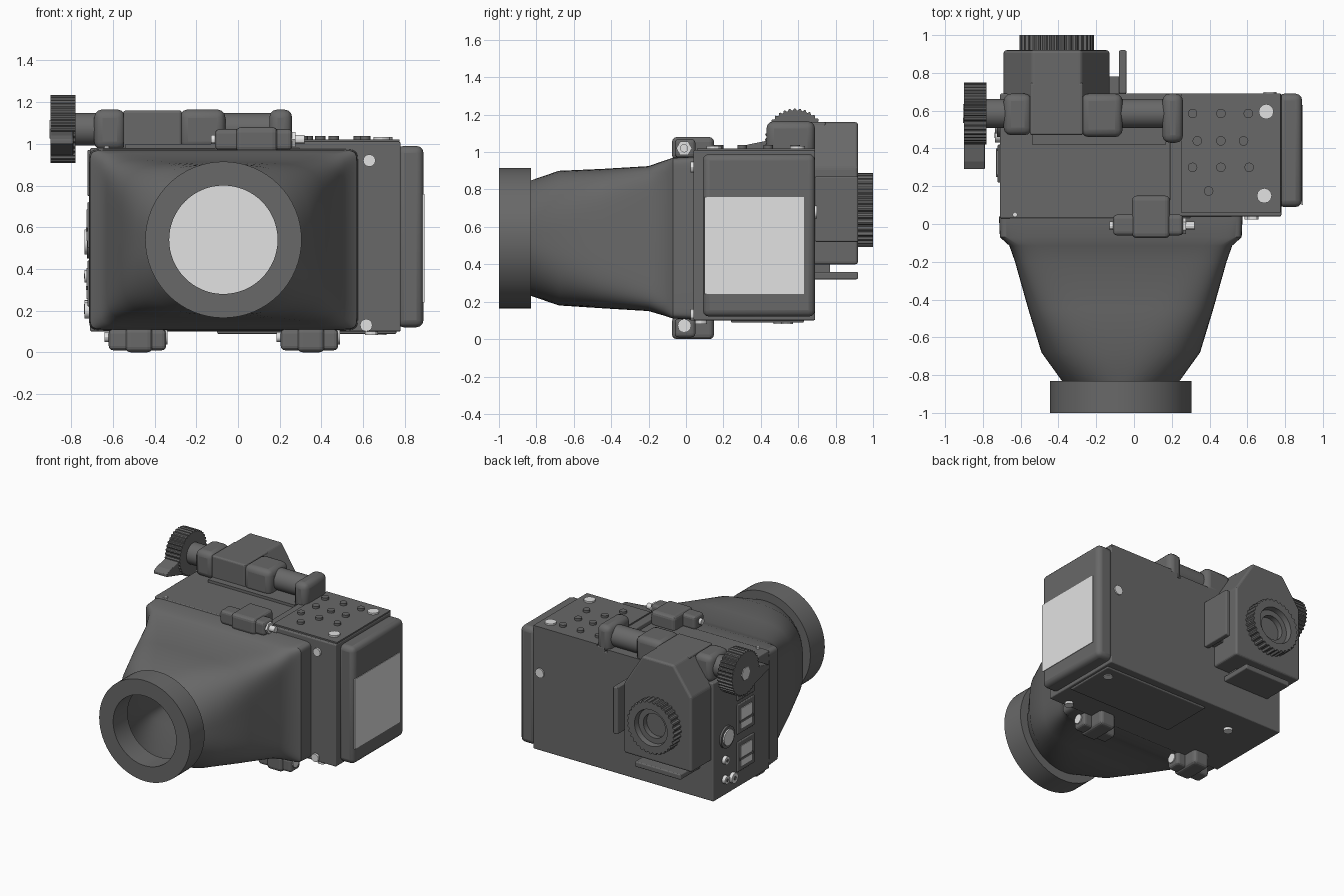
import bpy, bmesh, math
from math import cos, sin, pi, copysign

cube = bpy.data.objects.get("Cube")
if cube:
    bpy.data.objects.remove(cube, do_unlink=True)


def material(name, value):
    m = bpy.data.materials.new(name)
    m.use_nodes = True
    color = (value, value, value, 1)
    m.diffuse_color = color
    m.node_tree.nodes["Principled BSDF"].inputs["Base Color"].default_value = color
    return m


DARK = material("dark grey", 0.14)
LIGHT = material("light grey", 0.76)


def loft(name, loops, mat=DARK, wrap=False, bevel=0, segments=3):
    """Skin a row of point loops, capped at the ends or wrapped round."""
    bm = bmesh.new()
    rows = [[bm.verts.new(p) for p in loop] for loop in loops]
    pairs = list(zip(rows, rows[1:]))
    if wrap:
        pairs.append((rows[-1], rows[0]))
    n = len(rows[0])
    for a, b in pairs:
        for i in range(n):
            j = (i + 1) % n
            bm.faces.new((a[i], a[j], b[j], b[i]))
    if not wrap:
        bm.faces.new(rows[0])
        bm.faces.new(rows[-1])
    bmesh.ops.recalc_face_normals(bm, faces=bm.faces)
    me = bpy.data.meshes.new(name)
    bm.to_mesh(me)
    bm.free()
    me.materials.append(mat)
    ob = bpy.data.objects.new(name, me)
    bpy.context.collection.objects.link(ob)
    if bevel:
        mod = ob.modifiers.new("bevel", "BEVEL")
        mod.width, mod.segments = bevel, segments
    return ob


def place(axis, pts, t):
    if axis == "x":
        return [(t, u, v) for u, v in pts]
    if axis == "y":
        return [(u, t, v) for u, v in pts]
    return [(u, v, t) for u, v in pts]


def circle(u, v, r, n):
    return [(u + r * cos(2 * pi * i / n), v + r * sin(2 * pi * i / n)) for i in range(n)]


def prism(name, axis, pts, a, b, mat=DARK, bevel=0):
    return loft(name, [place(axis, pts, a), place(axis, pts, b)], mat, bevel=bevel)


def smooth(ob):
    bpy.ops.object.select_all(action="DESELECT")
    ob.select_set(True)
    bpy.context.view_layer.objects.active = ob
    bpy.ops.object.shade_smooth_by_angle(angle=math.radians(30))
    return ob


def cyl(name, axis, u, v, r, a, b, mat=DARK, n=32):
    ob = prism(name, axis, circle(u, v, r, n), a, b, mat)
    return smooth(ob) if n > 8 else ob


def box(name, x0, x1, y0, y1, z0, z1, mat=DARK, bevel=0):
    return prism(name, "z", [(x0, y0), (x1, y0), (x1, y1), (x0, y1)], z0, z1, mat, bevel)


def gear(u, v, r, teeth):
    """Knurled outline: alternating ridges and grooves."""
    pts = []
    for i in range(teeth * 4):
        k = r if i % 4 < 2 else r * 0.94
        t = 2 * pi * i / (teeth * 4)
        pts.append((u + k * cos(t), v + k * sin(t)))
    return pts


def tube(name, u, v, outer, inner, a, b, n=64):
    loops = [place("y", circle(u, v, r, n), t)
             for r, t in ((outer, a), (outer, b), (inner, b), (inner, a))]
    return smooth(loft(name, loops, wrap=True))


# Main housing
box("main_body", -0.71, 0.3, 0.03, 0.69, 0.1, 0.98, bevel=0.008)
box("control_body", 0.19, 0.78, 0.04, 0.69, 0.1, 1.01, bevel=0.008)
box("top_panel", 0.25, 0.775, 0.06, 0.69, 1.0, 1.02)
end = [(0.09, 0.12), (0.69, 0.12), (0.69, 0.99), (0.09, 0.99)]
smooth(prism("end_cover", "x", end, 0.76, 0.89, bevel=0.035))
box("side_panel", 0.886, 0.894, 0.1, 0.63, 0.24, 0.76, LIGHT)
box("bottom_panel", -0.1, 0.76, 0.24, 0.63, 0.088, 0.11, bevel=0.008)

# Hollow hood blending from a rectangle to a circle
HX, HZ = -0.07, 0.54


def section(y, hw, z0, z1, power, n=96):
    loop = []
    for i in range(n):
        t = 2 * pi * (i + 0.5) / n
        c, s = cos(t), sin(t)
        loop.append((HX + hw * copysign(abs(c) ** (2 / power), c), y,
                     (z0 + z1) / 2 + (z1 - z0) / 2 * copysign(abs(s) ** (2 / power), s)))
    return loop


outer = [section(0.04, 0.645, 0.105, 0.975, 30), section(-0.07, 0.64, 0.11, 0.97, 30),
         section(-0.115, 0.59, 0.125, 0.955, 16), section(-0.2, 0.56, 0.15, 0.925, 10),
         section(-0.45, 0.49, 0.165, 0.91, 5), section(-0.68, 0.42, 0.18, 0.9, 3),
         section(-0.84, 0.305, 0.235, 0.845, 2)]
inner = [section(-0.84, 0.28, 0.26, 0.82, 2), section(-0.67, 0.39, 0.21, 0.87, 3),
         section(-0.2, 0.53, 0.18, 0.89, 10), section(0.02, 0.58, 0.15, 0.93, 16)]
smooth(loft("hood", outer + inner, wrap=True))
box("inner_screen", -0.6, 0.46, 0.018, 0.026, 0.17, 0.91, LIGHT)
tube("eyepiece_ring", HX, HZ, 0.375, 0.26, -1.0, -0.83)


# Hinges: knuckles on a pin, one above and two below
def hinge(name, x0, x1, z0, z1, leaf0, leaf1):
    mid = (z0 + z1) / 2
    box(name + "_knuckles", x0, x1, -0.06, 0.05, z0 + 0.01, z1 - 0.01, bevel=0.02)
    box(name + "_leaf", leaf0, leaf1, -0.075, 0.15, z0, z1, bevel=0.025)
    return mid


hinge("top_hinge", -0.11, 0.26, 0.96, 1.08, -0.01, 0.19)
cyl("top_hinge_pin", "x", -0.01, 1.02, 0.022, -0.13, 0.32, LIGHT, 12)
cyl("top_hinge_nut", "x", -0.01, 1.02, 0.042, 0.255, 0.275, LIGHT, 6)
for label, x in (("right", -0.62), ("left", 0.205)):
    hinge(label + "_bottom_hinge", x, x + 0.275, 0.0, 0.12, x + 0.08, x + 0.21)
    cyl(label + "_bottom_pin", "x", -0.01, 0.073, 0.024, x - 0.02, x + 0.15, LIGHT, 12)
    cyl(label + "_bottom_nut", "x", -0.01, 0.073, 0.035, x + 0.2, x + 0.283, LIGHT, 12)

# Cross shaft with clamps, knob and lever
SY, SZ = 0.585, 1.07
cyl("cross_shaft", "x", SY, SZ, 0.078, -0.79, 0.2)
smooth(prism("knob", "x", gear(SY, SZ, 0.163, 36), -0.9, -0.78))
cyl("knob_screw", "x", SY, SZ, 0.05, -0.905, -0.89, LIGHT, 6)
lever = [(0.29, 1.0), (0.5, 0.94), (0.5, 1.1), (0.43, 1.06), (0.33, 1.04), (0.29, 1.02)]
prism("knob_lever", "x", lever, -0.9, -0.79, bevel=0.005)
for name, x0, x1, y0 in (("outer_clamp", -0.69, -0.54, 0.47), ("inner_clamp", -0.28, -0.06, 0.46),
                         ("end_clamp", 0.15, 0.26, 0.43)):
    smooth(box(name, x0, x1, y0, 0.69, 0.97, 1.165, bevel=0.04))
box("arm", -0.55, -0.27, 0.47, 0.75, 0.97, 1.16, bevel=0.012)
box("mount_foot", -0.54, 0.17, 0.42, 0.69, 0.97, 1.0)

# Rear mount, knurled ring and guard plates
mount = [(-0.69, 0.4), (-0.13, 0.4), (-0.13, 0.92), (-0.28, 1.16), (-0.54, 1.16), (-0.69, 0.95)]
prism("rear_mount", "y", mount, 0.67, 0.92, bevel=0.015)
RX, RZ = -0.41, 0.69
loops = [place("y", p, t) for p, t in (
    (gear(RX, RZ, 0.197, 32), 0.9), (gear(RX, RZ, 0.197, 32), 1.0),
    (circle(RX, RZ, 0.135, 128), 1.0), (circle(RX, RZ, 0.12, 128), 0.9))]
smooth(loft("rear_ring", loops, wrap=True))
tube("rear_inner_ring", RX, RZ, 0.13, 0.09, 0.9, 0.96)
box("side_guard", -0.08, -0.04, 0.69, 0.92, 0.52, 0.87, bevel=0.008)
box("side_guard_base", -0.14, -0.07, 0.68, 0.78, 0.55, 0.84)
box("bottom_guard", -0.6, -0.22, 0.68, 0.92, 0.32, 0.36, bevel=0.008)
box("bottom_guard_base", -0.56, -0.26, 0.68, 0.77, 0.34, 0.41)

# Buttons on the top panel
rows = ((0.585, 0.31, 0.605), (0.44, 0.335, 0.58), (0.3, 0.31, 0.61))
spots = [(x, y) for y, a, b in rows for x in (a, 0.46, b)] + [(0.395, 0.175)]
for x, y in spots:
    cyl("top_button", "z", x, y, 0.025, 1.01, 1.037, n=16)

# Screws
for x, y, r in ((0.7, 0.595, 0.04), (0.69, 0.15, 0.04)):
    cyl("top_screw", "z", x, y, r, 1.01, 1.032, LIGHT, 12)
cyl("small_top_screw", "z", -0.63, 0.05, 0.013, 0.97, 0.99, LIGHT, 12)
for x, z in ((0.63, 0.92), (0.615, 0.13)):
    cyl("front_screw", "y", x, z, 0.03, 0.025, 0.06, LIGHT, 12)
cyl("back_screw", "y", 0.72, 0.68, 0.035, 0.67, 0.7, LIGHT, 12)
for x, y in ((0.68, 0.54), (-0.41, 0.5), (0.64, 0.08)):
    cyl("bottom_screw", "z", x, y, 0.032, 0.082, 0.11, LIGHT, 12)

# Side windows, dial and connectors
for z in (0.33, 0.61, 0.86):
    box("window_frame", -0.722, -0.7, 0.22, 0.42, z - 0.11, z + 0.11, bevel=0.006)
    if z < 0.8:
        box("window_pane", -0.727, -0.719, 0.26, 0.39, z - 0.075, z + 0.075, LIGHT)
        box("window_bar", -0.73, -0.72, 0.25, 0.4, z - 0.03, z - 0.012)
cyl("dial_base", "x", 0.54, 0.53, 0.08, -0.725, -0.7)
cyl("dial", "x", 0.54, 0.53, 0.06, -0.735, -0.7, LIGHT, 16)
for y, z, r in ((0.56, 0.365, 0.03), (0.56, 0.22, 0.03), (0.47, 0.2, 0.038)):
    cyl("connector", "x", y, z, r, -0.735, -0.7, LIGHT, 16)
    cyl("connector_socket", "x", y, z, r * 0.4, -0.738, -0.7, DARK, 12)
